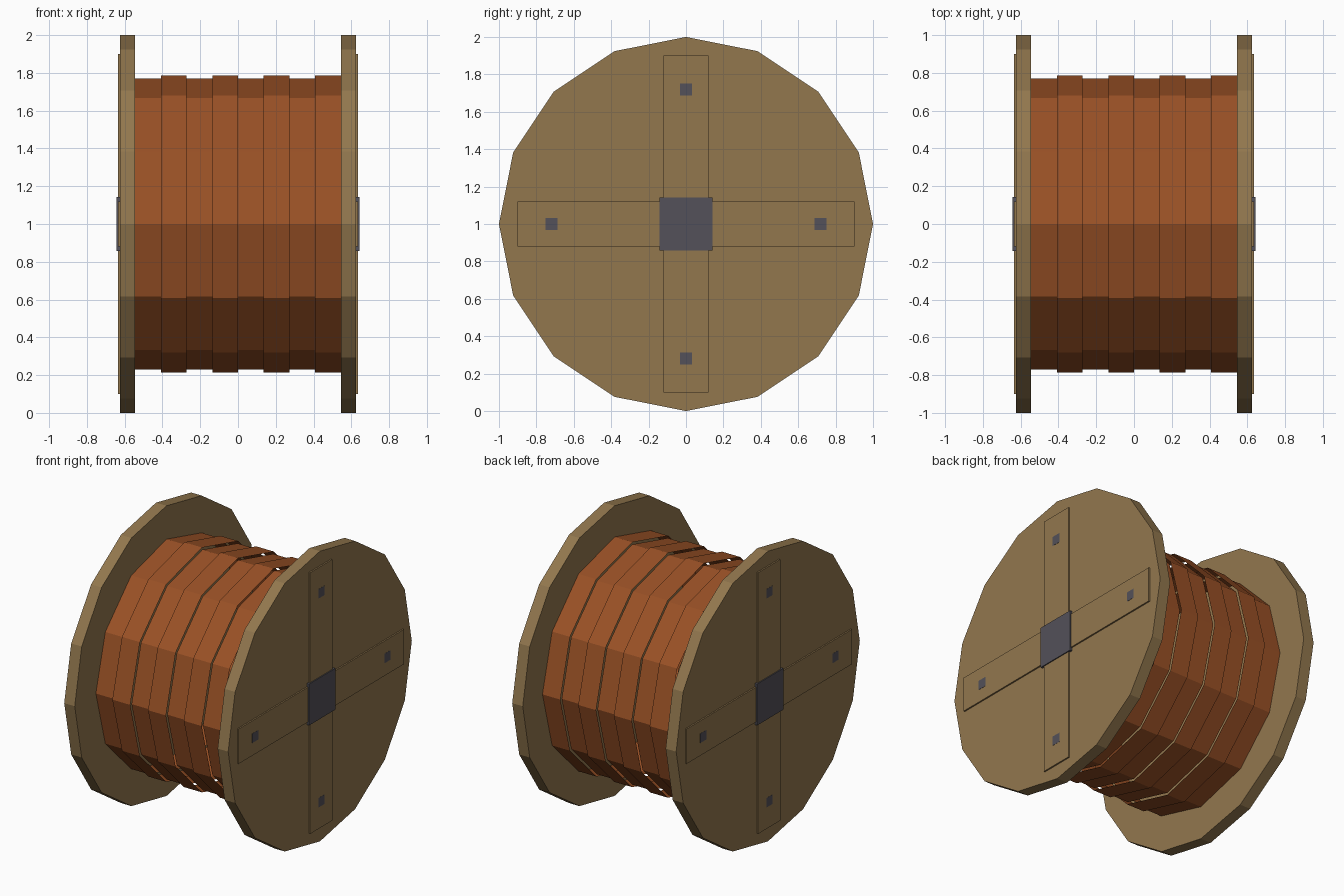
import bpy, bmesh, math
from mathutils import Matrix

if "Cube" in bpy.data.objects:
    bpy.data.objects.remove(bpy.data.objects["Cube"])


def material(name, rgb):
    m = bpy.data.materials.new(name)
    m.diffuse_color = (*rgb, 1)
    m.use_nodes = True
    m.node_tree.nodes["Principled BSDF"].inputs["Base Color"].default_value = m.diffuse_color
    return m


wood = material("wood", (0.287, 0.184, 0.076))
copper = material("copper_cable", (0.323, 0.082, 0.019))
steel = material("dark_steel", (0.087, 0.082, 0.100))


def finish(bm, name, mat):
    bmesh.ops.recalc_face_normals(bm, faces=bm.faces)
    me = bpy.data.meshes.new(name)
    bm.to_mesh(me)
    bm.free()
    me.materials.append(mat)
    bpy.context.collection.objects.link(bpy.data.objects.new(name, me))


def drum(name, x0, x1, r, sides, mat, caps):
    """Polygonal cylinder along x with a corner pointing straight up."""
    bm = bmesh.new()
    rings = []
    for x in (x0, x1):
        rings.append([bm.verts.new((x, r * math.sin(a), 1 + r * math.cos(a)))
                      for a in (i * math.tau / sides for i in range(sides))])
    for i in range(sides):
        j = (i + 1) % sides
        bm.faces.new((rings[0][i], rings[0][j], rings[1][j], rings[1][i]))
    if caps:
        for ring in rings:
            bm.faces.new(ring)
    finish(bm, name, mat)


def box(name, x0, x1, y, z, wy, wz, mat):
    bm = bmesh.new()
    bmesh.ops.create_cube(bm, size=1, matrix=Matrix.Translation(((x0 + x1) / 2, y, z))
                          @ Matrix.Diagonal((abs(x1 - x0), wy, wz, 1)))
    finish(bm, name, mat)


# cable windings: eight open bands of alternating radius
step = 1.09 / 8
for i in range(8):
    x = -0.545 + i * step
    drum(f"cable_band_{i + 1}", x, x + step, 0.785 if i % 2 else 0.77, 12, copper, False)

for side, s in (("left", -1), ("right", 1)):
    # round end flange
    drum(f"{side}_flange", s * 0.545, s * 0.625, 1.0, 16, wood, True)
    # crossed planks
    box(f"{side}_upright_plank", s * 0.62, s * 0.635, 0, 1, 0.24, 1.8, wood)
    box(f"{side}_level_plank_front", s * 0.62, s * 0.635, -0.51, 1, 0.78, 0.24, wood)
    box(f"{side}_level_plank_back", s * 0.62, s * 0.635, 0.51, 1, 0.78, 0.24, wood)
    # square hub plate
    box(f"{side}_hub_plate", s * 0.62, s * 0.642, 0, 1, 0.285, 0.285, steel)
    # bolt heads
    for k in range(4):
        a = k * math.pi / 2
        box(f"{side}_bolt_{k + 1}", s * 0.632, s * 0.636,
            0.72 * math.cos(a), 1 + 0.72 * math.sin(a), 0.065, 0.065, steel)
